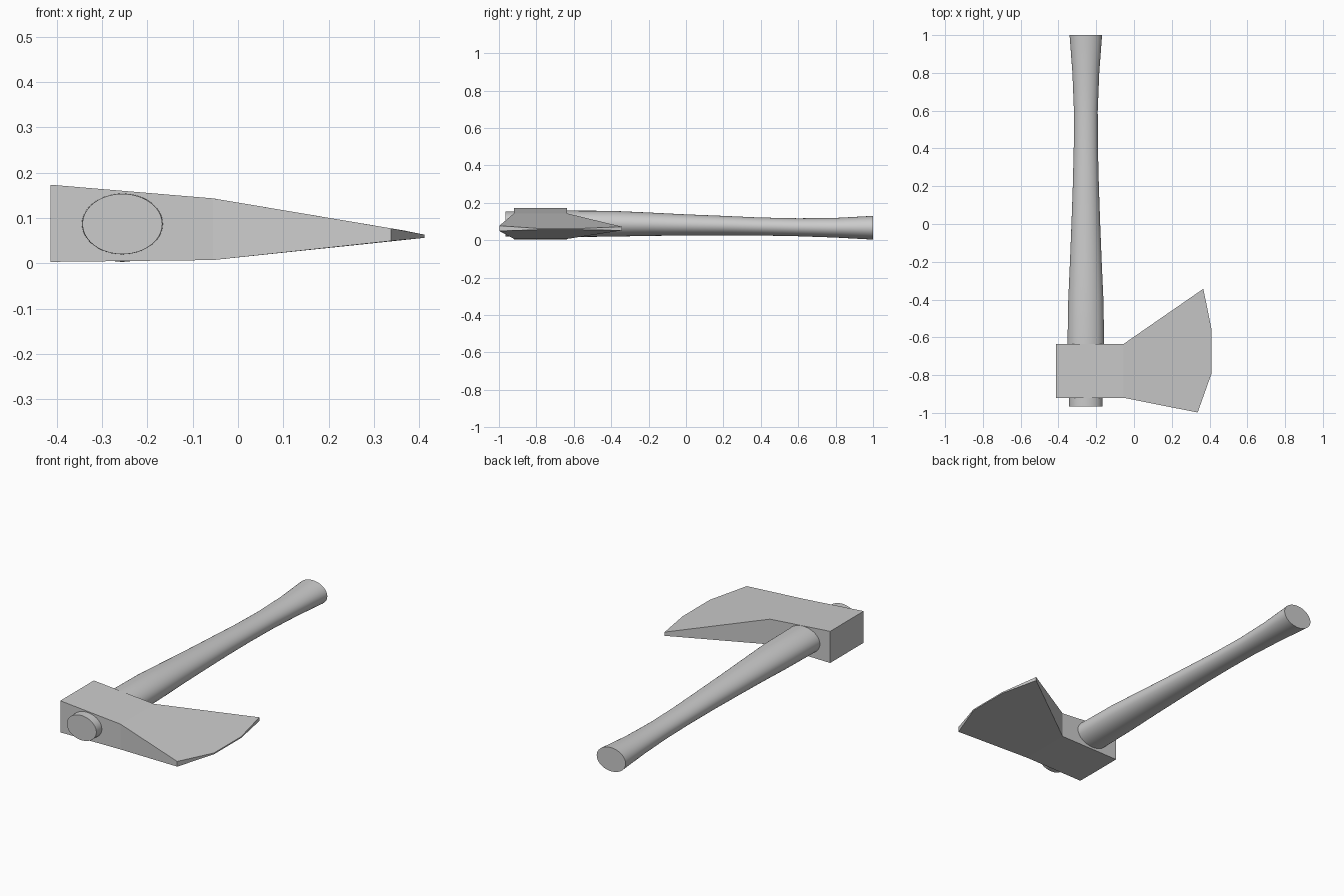
import bpy, bmesh, math
from mathutils import Vector

cube = bpy.data.objects.get("Cube")
if cube:
    bpy.data.objects.remove(cube)

GREY = (0.6, 0.6, 0.6, 1)
grey = bpy.data.materials.new("plain grey")
grey.use_nodes = True
grey.diffuse_color = GREY
grey.node_tree.nodes["Principled BSDF"].inputs["Base Color"].default_value = GREY


def finish(name, bm):
    bmesh.ops.recalc_face_normals(bm, faces=bm.faces)
    mesh = bpy.data.meshes.new(name)
    bm.to_mesh(mesh)
    bm.free()
    obj = bpy.data.objects.new(name, mesh)
    bpy.context.collection.objects.link(obj)
    mesh.materials.append(grey)
    return obj


# Axe head: rows of (x, y, bottom z, top z), front row and back row
def wedge(bm, outline):
    layers = [[bm.verts.new((x, y, z)) for x, y, *zs in outline for z in (zs[k],)]
              for k in (0, 1)]
    bm.faces.new(layers[0][::-1])
    bm.faces.new(layers[1])
    n = len(outline)
    for i in range(n):
        j = (i + 1) % n
        bm.faces.new((layers[0][i], layers[0][j], layers[1][j], layers[1][i]))


bm = bmesh.new()
poll = (-0.413, 0.003, 0.173)
neck = (-0.055, 0.007, 0.143)
front, back = -0.92, -0.635
wedge(bm, [(poll[0], front, *poll[1:]), (neck[0], front, *neck[1:]),
           (neck[0], back, *neck[1:]), (poll[0], back, *poll[1:])])
# blade flares from the neck to a curved, thin edge
wedge(bm, [(neck[0], front, *neck[1:]), (0.337, -0.998, 0.049, 0.077),
           (0.411, -0.79, 0.056, 0.063), (0.411, -0.56, 0.056, 0.063),
           (0.367, -0.343, 0.052, 0.072), (neck[0], back, *neck[1:])])
# weld the two pieces and drop the hidden wall between them
bmesh.ops.remove_doubles(bm, verts=bm.verts, dist=0.0001)
inner = [f for f in bm.faces if all(abs(v.co.x - neck[0]) < 0.001 for v in f.verts)]
bmesh.ops.delete(bm, geom=inner, context='FACES_ONLY')
finish("axe_head", bm)

# Handle: oval sections of (y, half width, bottom z, top z)
sections = [(-0.965, 0.088, 0.020, 0.153), (-0.63, 0.097, 0.017, 0.158),
            (-0.4, 0.093, 0.019, 0.157), (-0.2, 0.084, 0.023, 0.148),
            (0.0, 0.076, 0.025, 0.138), (0.2, 0.069, 0.026, 0.130),
            (0.4, 0.064, 0.025, 0.121), (0.6, 0.063, 0.021, 0.117),
            (0.8, 0.071, 0.014, 0.119), (1.0, 0.086, 0.003, 0.130)]
SIDES = 48
bm = bmesh.new()
rings = []
for y, half, low, high in sections:
    ring = []
    for i in range(SIDES):
        a = math.tau * i / SIDES
        ring.append(bm.verts.new(Vector((-0.255 + half * math.cos(a), y,
                    (low + high) / 2 + (high - low) / 2 * math.sin(a)))))
    rings.append(ring)
for r, s in zip(rings, rings[1:]):
    for i in range(SIDES):
        j = (i + 1) % SIDES
        bm.faces.new((r[i], r[j], s[j], s[i]))
bm.faces.new(rings[0])
bm.faces.new(rings[-1])
handle = finish("handle", bm)
bpy.ops.object.select_all(action='DESELECT')
handle.select_set(True)
bpy.context.view_layer.objects.active = handle
bpy.ops.object.shade_smooth_by_angle(angle=math.radians(35))
